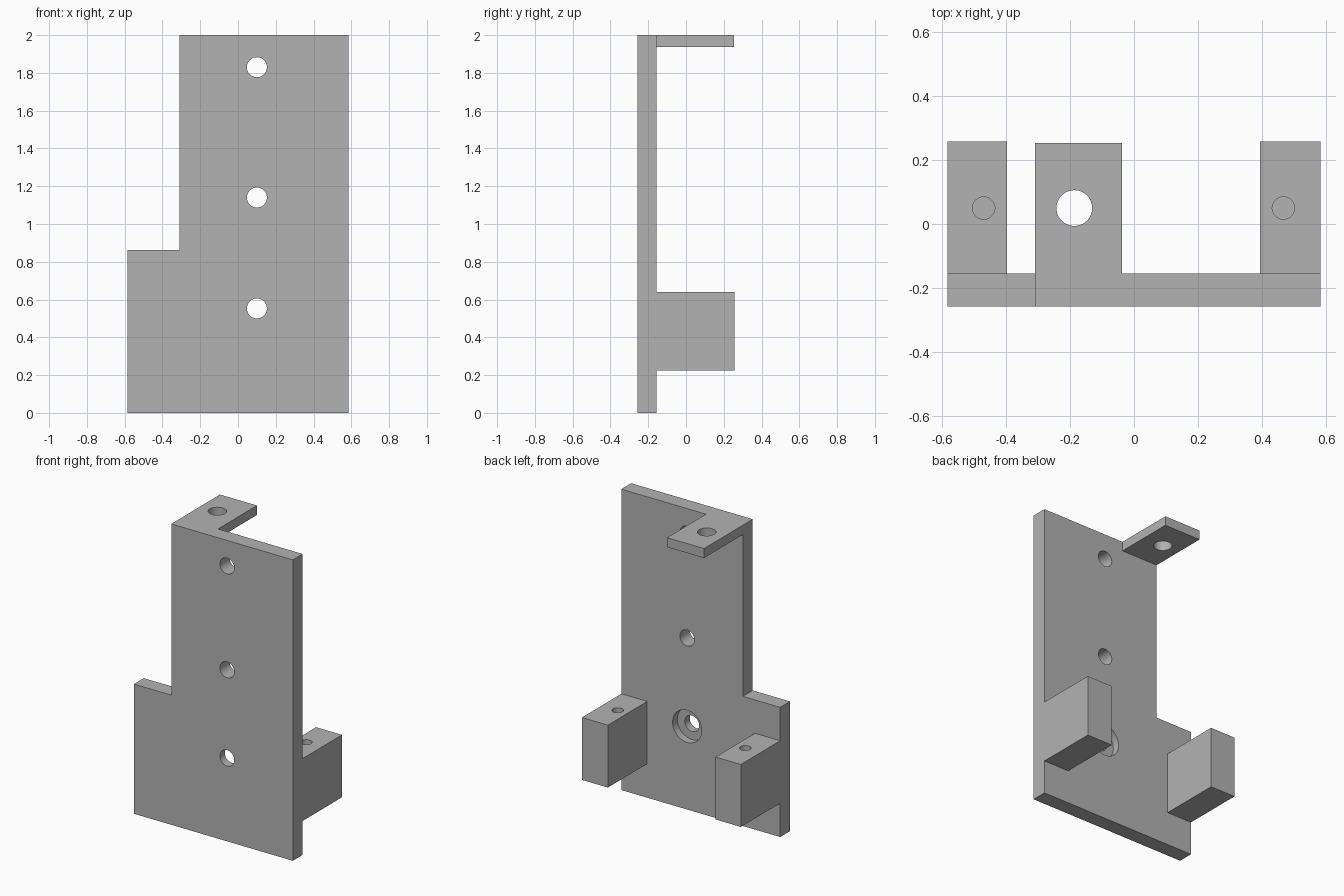
import bpy
import bmesh
from mathutils import Matrix, Vector

if "Cube" in bpy.data.objects:
    bpy.data.objects.remove(bpy.data.objects["Cube"], do_unlink=True)

grey = bpy.data.materials.new("plain grey")
grey.use_nodes = True
colour = (0.45, 0.45, 0.45, 1)
grey.diffuse_color = colour
grey.node_tree.nodes["Principled BSDF"].inputs["Base Color"].default_value = colour

HALF_X, FRONT, BACK = 0.584, -0.258, 0.258
PLATE_BACK = -0.155
STEP_X, STEP_Z = -0.31, 0.862


def finish(name, bm):
    bmesh.ops.recalc_face_normals(bm, faces=bm.faces)
    mesh = bpy.data.meshes.new(name)
    bm.to_mesh(mesh)
    bm.free()
    mesh.materials.append(grey)
    obj = bpy.data.objects.new(name, mesh)
    bpy.context.collection.objects.link(obj)
    return obj


def prism(name, outline, direction):
    """Extrude a closed outline along a direction."""
    bm = bmesh.new()
    face = bm.faces.new([bm.verts.new(p) for p in outline])
    ext = bmesh.ops.extrude_face_region(bm, geom=[face])
    moved = [g for g in ext["geom"] if isinstance(g, bmesh.types.BMVert)]
    bmesh.ops.translate(bm, verts=moved, vec=direction)
    return finish(name, bm)


def box(name, x0, x1, y0, y1, z0, z1):
    base = [(x0, y0, z0), (x1, y0, z0), (x1, y1, z0), (x0, y1, z0)]
    return prism(name, base, (0, 0, z1 - z0))


def drill(target, start, end, radius):
    """Cut a round hole between two points."""
    a, b = Vector(start), Vector(end)
    axis = b - a
    turn = axis.to_track_quat("Z", "Y").to_matrix().to_4x4()
    bm = bmesh.new()
    bmesh.ops.create_cone(bm, cap_ends=True, segments=48, radius1=radius,
                          radius2=radius, depth=axis.length,
                          matrix=Matrix.Translation((a + b) / 2) @ turn)
    cutter = finish("hole_cutter", bm)
    cutter.hide_render = True
    mod = target.modifiers.new("hole", "BOOLEAN")
    mod.operation = "DIFFERENCE"
    mod.solver = "EXACT"
    mod.object = cutter
    bpy.context.view_layer.objects.active = target
    bpy.ops.object.modifier_apply(modifier=mod.name)
    bpy.data.objects.remove(cutter, do_unlink=True)


# Stepped back plate with three bolt holes, the lowest counterbored behind
outline = [(-HALF_X, 0), (HALF_X, 0), (HALF_X, 2), (STEP_X, 2),
           (STEP_X, STEP_Z), (-HALF_X, STEP_Z)]
plate = prism("back_plate", [(x, FRONT, z) for x, z in outline],
              (0, PLATE_BACK - FRONT, 0))
for z in (0.553, 1.14, 1.83):
    drill(plate, (0.1, FRONT - 0.1, z), (0.1, PLATE_BACK + 0.1, z), 0.053)
drill(plate, (0.1, PLATE_BACK - 0.05, 0.553), (0.1, PLATE_BACK + 0.1, 0.553), 0.107)

# Top tab with a through hole
tab = box("top_tab", STEP_X, -0.038, PLATE_BACK, 0.253, 1.937, 2)
drill(tab, (-0.187, 0.05, 1.8), (-0.187, 0.05, 2.1), 0.056)

# Two mounting blocks with blind screw holes
for name, x0, x1, hole_x in (("right_block", -HALF_X, -0.398, -0.471),
                             ("left_block", 0.394, HALF_X, 0.468)):
    block = box(name, x0, x1, PLATE_BACK, BACK, 0.225, 0.64)
    drill(block, (hole_x, 0.05, 0.4), (hole_x, 0.05, 0.75), 0.035)

# Smooth the hole walls, keep the edges crisp
bpy.ops.object.select_all(action="DESELECT")
for obj in bpy.context.collection.objects:
    if obj.name in {"back_plate", "top_tab", "right_block", "left_block"}:
        obj.select_set(True)
        bpy.context.view_layer.objects.active = obj
bpy.ops.object.shade_smooth_by_angle()
